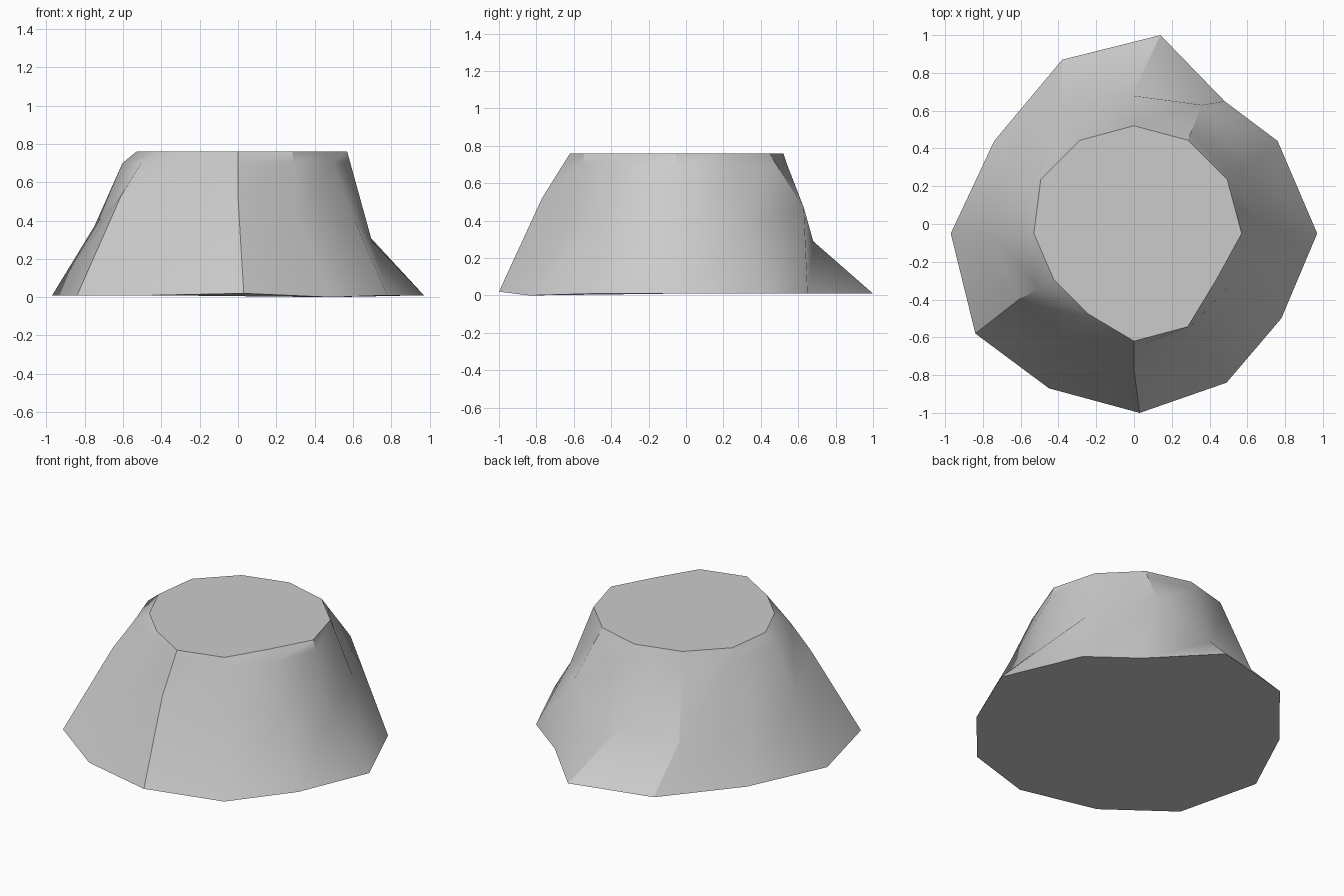
import bpy
import bmesh
from math import cos, sin, radians
from mathutils import Vector

default_cube = bpy.data.objects.get("Cube")
if default_cube:
    bpy.data.objects.remove(default_cube, do_unlink=True)


def make_material(name, value):
    material = bpy.data.materials.new(name)
    material.use_nodes = True
    colour = (value, value, value, 1)
    material.diffuse_color = colour
    shader = material.node_tree.nodes["Principled BSDF"]
    shader.inputs["Base Color"].default_value = colour
    return material


def bridge_rings(mesh, lower, upper):
    """Join two rings of vertices with a band of quads."""
    count = len(lower)
    for i in range(count):
        following = (i + 1) % count
        mesh.faces.new((lower[i], lower[following], upper[following], upper[i]))


# Uneven foot of the boulder, counter-clockwise from its +x corner
foot_outline = [
    (.97, -.05), (.76, .44), (.48, .65), (.14, 1),
    (-.38, .87), (-.74, .44), (-.97, -.05), (-.84, -.58),
    (-.45, -.87), (.03, -1), (.49, -.84), (.78, -.5),
]
# Chipped waist, each corner at its own height
waist_points = [
    (.7, -.05, .29), (.61, .3, .4), (.36, .63, .47), (-.01, .68, .29),
    (-.38, .61, .27), (-.65, .28, .37), (-.75, -.05, .37), (-.61, -.4, .53),
    (-.36, -.6, .38), (0, -.77, .52), (.31, -.6, .42), (.61, -.4, .4),
]
# Flat crown: a regular ring with a few corners worn inwards
crown_radius, crown_height, shoulder_height = .57, .76, .7
worn_corners = {6: .53, 7: .49, 8: .49, 11: .5}
bulging_shoulders = (6, 7, 11)
low_corner, raised_corner = 10, 9

foot, waist, shoulder, crown = [], [], [], []
for i, (x, y) in enumerate(foot_outline):
    height = 0 if i == low_corner else .02 if i == raised_corner else .01
    foot.append(Vector((x, y, height)))
    middle = Vector(waist_points[i])
    waist.append(middle)
    angle = radians(30 * i)
    radius = worn_corners.get(i, crown_radius)
    top = Vector((radius * cos(angle), radius * sin(angle) - .05, crown_height))
    crown.append(top)
    # The shoulder follows the slope, or bulges where the rim is worn
    blend = (shoulder_height - middle.z) / (crown_height - middle.z)
    edge = middle.lerp(top, blend)
    if i in bulging_shoulders:
        edge.x *= 1.07
        edge.y *= 1.07
    shoulder.append(edge)

# Build the solid from its stacked rings
bm = bmesh.new()
rings = [[bm.verts.new(point) for point in ring]
         for ring in (foot, waist, shoulder, crown)]
for lower, upper in zip(rings, rings[1:]):
    bridge_rings(bm, lower, upper)
bm.faces.new(rings[-1])
bm.faces.new(list(reversed(rings[0])))
bmesh.ops.recalc_face_normals(bm, faces=bm.faces[:])

mesh = bpy.data.meshes.new("boulder")
bm.to_mesh(mesh)
bm.free()
boulder = bpy.data.objects.new("boulder", mesh)
bpy.context.collection.objects.link(boulder)
mesh.materials.append(make_material("stone grey", .6))

# Smooth gentle bends, keep the hard chips crisp
bpy.ops.object.select_all(action="DESELECT")
boulder.select_set(True)
bpy.context.view_layer.objects.active = boulder
bpy.ops.object.shade_smooth_by_angle(angle=radians(30))
